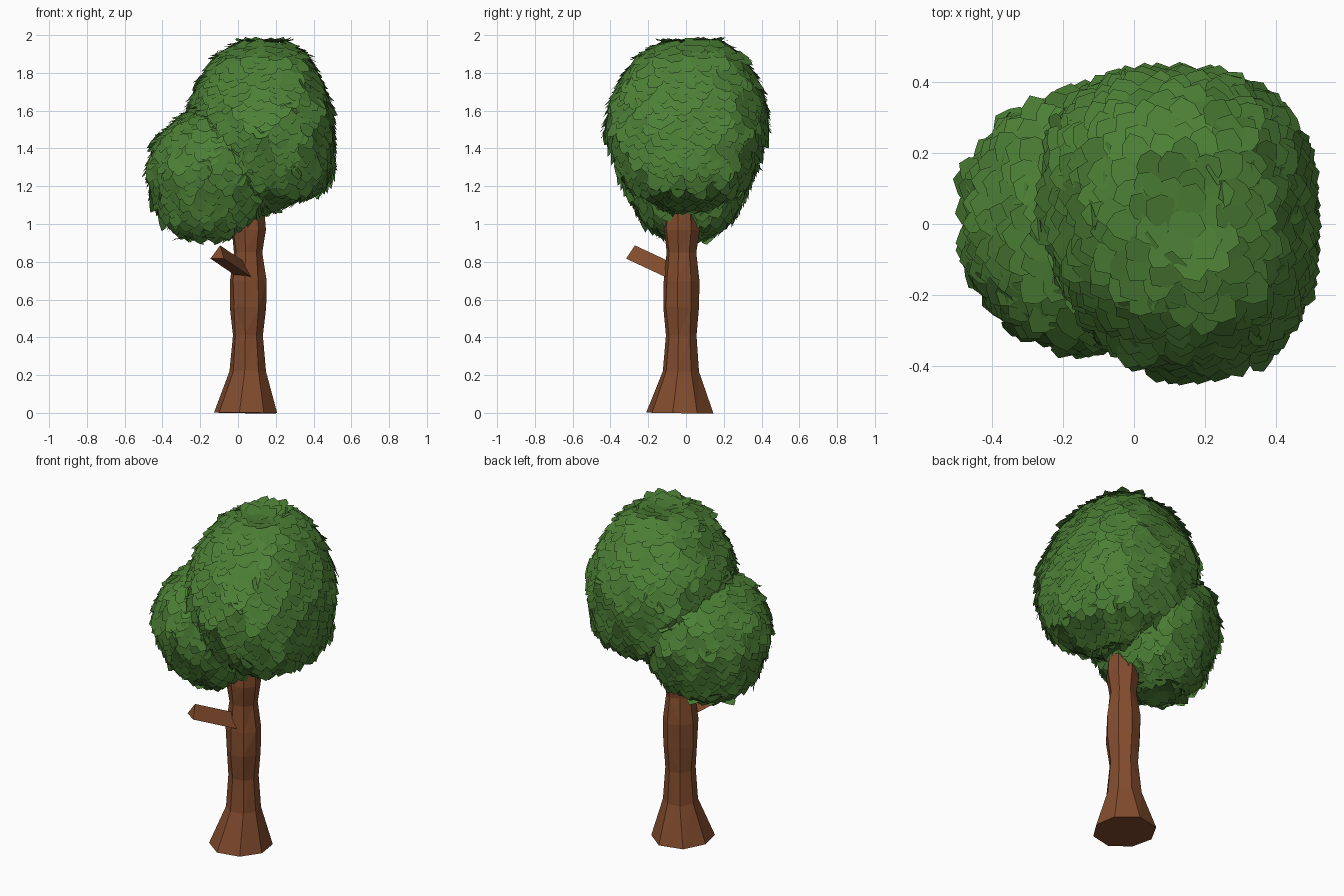
import bpy, bmesh, math, random
from mathutils import Vector, Matrix
from mathutils.bvhtree import BVHTree

if "Cube" in bpy.data.objects:
    bpy.data.objects.remove(bpy.data.objects["Cube"])

random.seed(4)


def material(name, rgb):
    m = bpy.data.materials.new(name)
    m.diffuse_color = (*rgb, 1)
    m.use_nodes = True
    m.node_tree.nodes["Principled BSDF"].inputs["Base Color"].default_value = m.diffuse_color
    return m


GREEN = material("leaf green", (0.072, 0.212, 0.036))
BROWN = material("bark brown", (0.225, 0.072, 0.027))


def add_object(name, bm, mat):
    me = bpy.data.meshes.new(name)
    bm.to_mesh(me)
    bm.free()
    me.materials.append(mat)
    ob = bpy.data.objects.new(name, me)
    bpy.context.collection.objects.link(ob)
    return ob


def tube(name, rings, sides, mat, jitter=0.0):
    """Faceted tube; rings are (centre, radius), cut across their common axis."""
    bm = bmesh.new()
    axis = (Vector(rings[-1][0]) - Vector(rings[0][0])).normalized()
    rot = axis.to_track_quat('Z', 'Y')
    loops = []
    for c, r in rings:
        loop = []
        for k in range(sides):
            a = 2 * math.pi * (k + 0.75) / sides
            rr = r * (1 + random.uniform(-jitter, jitter))
            loop.append(bm.verts.new(Vector(c) + rot @ Vector((rr * math.cos(a), rr * math.sin(a), 0))))
        loops.append(loop)
    for lo, hi in zip(loops, loops[1:]):
        for k in range(sides):
            j = (k + 1) % sides
            bm.faces.new((lo[k], lo[j], hi[j], hi[k]))
    bm.faces.new(loops[0][::-1])
    bm.faces.new(loops[-1])
    bmesh.ops.triangulate(bm, faces=[f for f in bm.faces if len(f.verts) == 4])
    return add_object(name, bm, mat)


# Trunk with flared foot and wavy waist
profile = [(0.0, 0.178), (0.22, 0.099), (0.41, 0.080), (0.56, 0.096),
           (0.70, 0.094), (0.85, 0.078), (0.97, 0.095), (1.16, 0.08)]
tube("trunk", [((0.042 + 0.013 * (z > 0.1), -0.038 + 0.013 * (z > 0.1), z), r)
               for z, r in profile], 8, BROWN, 0.06)

# Three-sided stub branch pointing forward and left
tube("branch", [((0.05, -0.06, 0.735), 0.05), ((-0.105, -0.285, 0.84), 0.05)], 3, BROWN)


def sgn_pow(v, p):
    return math.copysign(abs(v) ** p, v)


def crown(name, rings, sides, power, cuts):
    """Faceted mass wrapped round rings of (z, xmin, xmax, ymin, ymax);
    cuts are (angle in degrees, amount) where a corner is drawn in."""
    bm = bmesh.new()
    for i, (z, x0, x1, y0, y1) in enumerate(rings):
        for k in range(sides):
            a = 2 * math.pi * (k + 0.5 * (i % 2)) / sides
            s = 1 - sum(c * max(0, math.cos(a - math.radians(d))) ** 5 for d, c in cuts)
            x = (x0 + x1) / 2 + (x1 - x0) / 2 * s * sgn_pow(math.cos(a), power)
            y = (y0 + y1) / 2 + (y1 - y0) / 2 * s * sgn_pow(math.sin(a), power)
            bm.verts.new((x, y, z))
    bmesh.ops.convex_hull(bm, input=bm.verts)
    loose = [v for v in bm.verts if not v.link_faces]
    bmesh.ops.delete(bm, geom=loose, context='VERTS')
    bmesh.ops.recalc_face_normals(bm, faces=bm.faces)
    tree = BVHTree.FromBMesh(bm)
    add_object(name, bm, GREEN)
    return tree


# Leaf outline: across, along
LEAF = [(-0.3, 0), (0.3, 0), (0.5, 0.45), (0.36, 0.8), (0.0, 1.0), (-0.36, 0.8), (-0.5, 0.45)]


def leaves(name, tree, centre, count):
    """Shingle the crown with leaves that hang downwards."""
    bm = bmesh.new()
    centre = Vector(centre)
    for i in range(count):
        h = 1 - 2 * (i + 0.5) / count
        a = i * math.pi * (3 - math.sqrt(5)) + random.uniform(-0.06, 0.06)
        r = math.sqrt(1 - h * h)
        ray = Vector((r * math.cos(a), r * math.sin(a), h))
        loc, nor, _, _ = tree.ray_cast(centre, ray)
        if loc is None:
            continue
        if nor.dot(ray) < 0:
            nor = -nor
        # steer down the slope, with a little roll and lift
        down = Vector((0, 0, -1)) + 0.3 * Vector((ray.x, ray.y, 0))
        t = (down - nor * down.dot(nor)).normalized()
        t = Matrix.Rotation(random.uniform(-0.5, 0.5), 3, nor) @ t
        side = t.cross(nor)
        t = (t + nor * random.uniform(0.05, 0.25)).normalized()
        size = random.uniform(0.09, 0.12)
        base = loc + nor * 0.003 - t * size * 0.4
        bm.faces.new([bm.verts.new(base + side * (u * size * 0.85) + t * (v * size)
                                   + nor * (0.012 - 0.02 * abs(u))) for u, v in LEAF])
    add_object(name, bm, GREEN)


# Large upper crown, drawn in at the front left
big = crown("upper_crown", [
    (1.08, 0.02, 0.20, -0.10, 0.10), (1.18, -0.11, 0.45, -0.29, 0.30),
    (1.28, -0.20, 0.505, -0.37, 0.37), (1.48, -0.28, 0.505, -0.44, 0.43),
    (1.62, -0.27, 0.49, -0.42, 0.43), (1.75, -0.22, 0.445, -0.36, 0.38),
    (1.88, -0.13, 0.375, -0.27, 0.31), (1.96, 0.00, 0.27, -0.13, 0.2)],
    10, 0.78, [(225, 0.19)])
leaves("upper_leaves", big, (0.12, 0, 1.52), 800)

# Small lower crown on the left, rounded at its outer corners
small = crown("lower_crown", [
    (0.94, -0.30, -0.04, -0.13, 0.14), (1.02, -0.42, 0.10, -0.23, 0.25),
    (1.15, -0.47, 0.18, -0.31, 0.32), (1.30, -0.50, 0.19, -0.37, 0.38),
    (1.45, -0.44, 0.14, -0.34, 0.36), (1.55, -0.33, 0.04, -0.25, 0.27),
    (1.60, -0.24, -0.06, -0.11, 0.12)],
    10, 0.85, [(225, 0.09), (135, 0.09)])
leaves("lower_leaves", small, (-0.16, 0, 1.26), 480)
